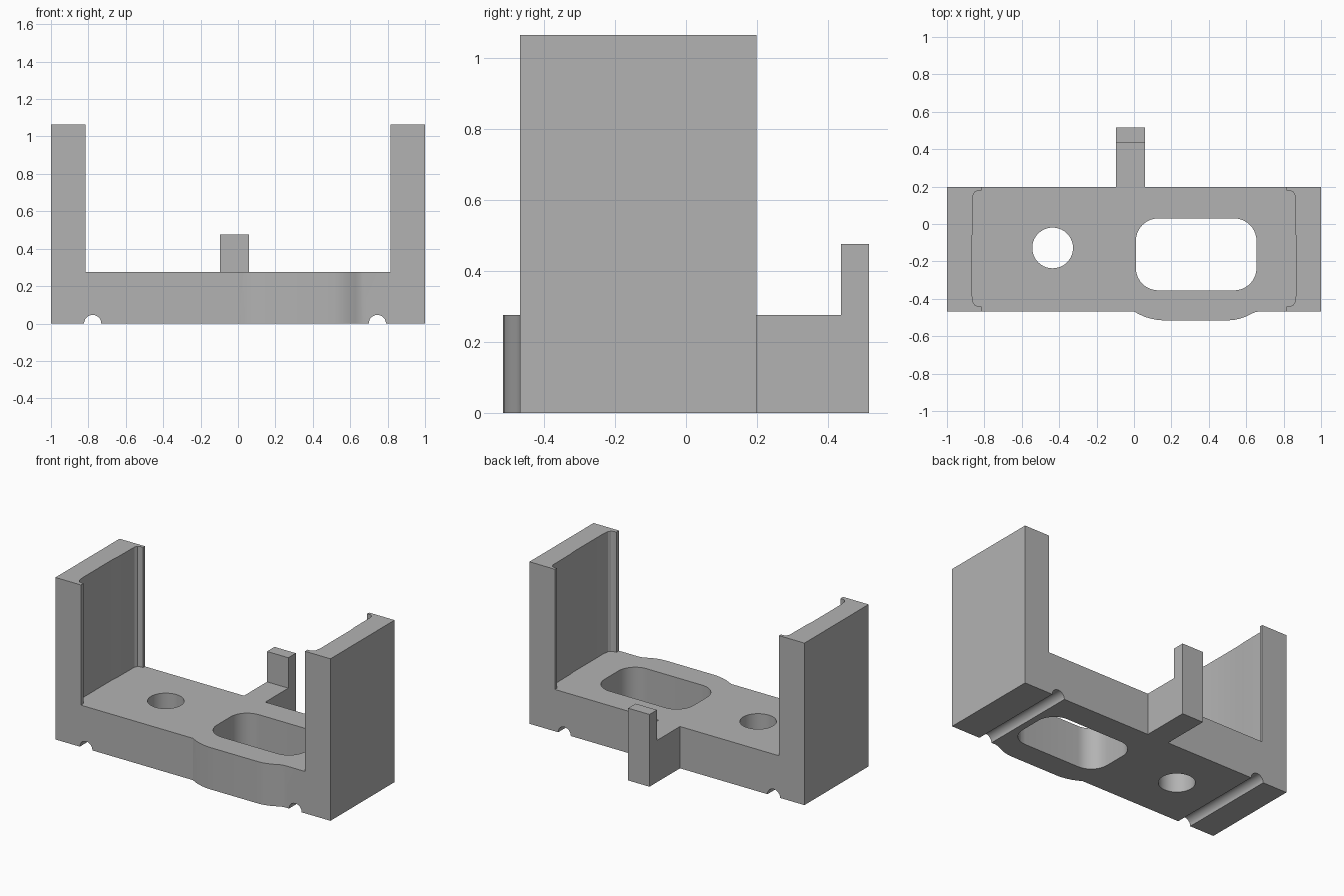
import bpy, bmesh, math
from mathutils import Vector

cube = bpy.data.objects.get("Cube")
if cube:
    bpy.data.objects.remove(cube, do_unlink=True)

grey = bpy.data.materials.new("plain grey")
grey.use_nodes = True
COLOUR = (0.45, 0.45, 0.45, 1)
grey.diffuse_color = COLOUR
grey.node_tree.nodes["Principled BSDF"].inputs["Base Color"].default_value = COLOUR

BACK, FRONT = 0.198, -0.468
FLOOR, TOP, WALL = 0.275, 1.065, 0.815


def prism(name, points, axis, lo, hi):
    """Extrude a 2D outline along an axis: the outline fills the other two axes in order."""
    def place(p, d):
        co = list(p)
        co.insert("xyz".index(axis), d)
        return Vector(co)
    bm = bmesh.new()
    face = bm.faces.new([bm.verts.new(place(p, lo)) for p in points])
    result = bmesh.ops.extrude_face_region(bm, geom=[face])
    moved = [v for v in result["geom"] if isinstance(v, bmesh.types.BMVert)]
    zero = (0, 0)
    bmesh.ops.translate(bm, verts=moved, vec=place(zero, hi) - place(zero, lo))
    bmesh.ops.recalc_face_normals(bm, faces=bm.faces)
    mesh = bpy.data.meshes.new(name)
    bm.to_mesh(mesh)
    bm.free()
    mesh.materials.append(grey)
    obj = bpy.data.objects.new(name, mesh)
    bpy.context.collection.objects.link(obj)
    return obj


def arc(cx, cy, r, start, end, steps):
    angles = [math.radians(start + (end - start) * i / steps) for i in range(steps + 1)]
    return [(cx + r * math.cos(a), cy + r * math.sin(a)) for a in angles]


def combine(target, tool, operation):
    mod = target.modifiers.new(operation.lower(), "BOOLEAN")
    mod.operation, mod.solver, mod.object = operation, "EXACT", tool
    bpy.context.view_layer.objects.active = target
    bpy.ops.object.modifier_apply(modifier=mod.name)
    bpy.data.objects.remove(tool, do_unlink=True)


# U-shaped body with two half-round grooves underneath
outline = [(-1, 0)]
for groove_x in (-0.777, 0.745):
    outline += arc(groove_x, 0, 0.046, 180, 0, 12)
outline += [(1, 0), (1, TOP), (WALL, TOP), (WALL, FLOOR),
            (-WALL, FLOOR), (-WALL, TOP), (-1, TOP)]
body = prism("bracket_body", outline, "y", FRONT, BACK)

# Shallow bulge on the front, beside the slot
bulge = [(0, FRONT), (0.03, -0.484), (0.06, -0.497), (0.09, -0.506), (0.12, -0.512),
         (0.15, -0.515), (0.51, -0.515), (0.54, -0.512), (0.57, -0.505), (0.6, -0.494),
         (0.63, -0.479), (0.65, -0.471), (0.667, FRONT), (0.6, -0.42), (0.06, -0.42)]
combine(body, prism("front_bulge", bulge, "z", 0, FLOOR), "UNION")

# Rear arm with an upright tab
arm = [(0.12, 0), (0.515, 0), (0.515, 0.475), (0.437, 0.475), (0.437, FLOOR), (0.12, FLOOR)]
combine(body, prism("rear_arm", arm, "x", -0.095, 0.06), "UNION")

# Recessed inner face of each wall, with lips front and back
for side in (-1, 1):
    recess = [(0.7, 0.178), (0.835, 0.178), (0.85, 0.172), (0.86, 0.155), (0.862, -0.03),
              (0.866, -0.07), (0.866, -0.38), (0.86, -0.42), (0.85, -0.434),
              (0.835, -0.44), (0.7, -0.44)]
    recess = [(side * x, y) for x, y in recess]
    combine(body, prism("recess_cutter", recess, "z", FLOOR, TOP + 0.1), "DIFFERENCE")

# Round hole
hole = arc(-0.435, -0.128, 0.109, 0, 360, 40)[:-1]
combine(body, prism("hole_cutter", hole, "z", -0.1, 0.5), "DIFFERENCE")

# Rounded rectangular slot
r, slot = 0.12, []
for cx, cy, start in ((0.655 - r, 0.03 - r, 0), (0.01 + r, 0.03 - r, 90),
                      (0.01 + r, r - 0.355, 180), (0.655 - r, r - 0.355, 270)):
    slot += arc(cx, cy, r, start, start + 90, 10)
combine(body, prism("slot_cutter", slot, "z", -0.1, 0.5), "DIFFERENCE")

# Smooth curves, sharp corners
bpy.ops.object.select_all(action="DESELECT")
body.select_set(True)
bpy.context.view_layer.objects.active = body
bpy.ops.object.shade_smooth_by_angle(angle=math.radians(20))
